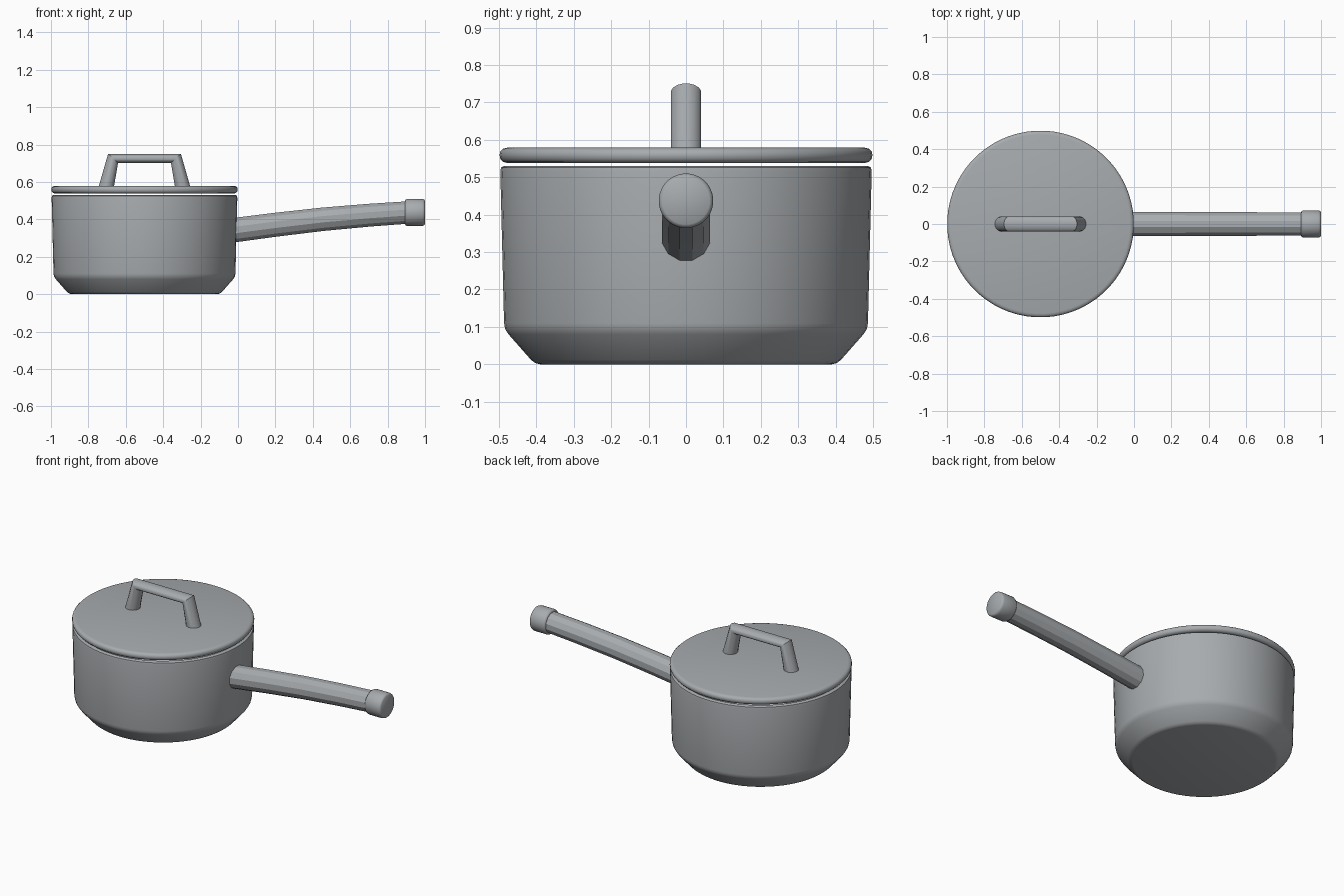
import bpy, bmesh
from math import cos, sin, pi, radians

cube = bpy.data.objects.get("Cube")
if cube:
    bpy.data.objects.remove(cube, do_unlink=True)

# One steel grey for everything
steel = bpy.data.materials.new("steel_grey")
steel.use_nodes = True
grey = (0.39, 0.41, 0.425, 1)
steel.diffuse_color = grey
steel.node_tree.nodes["Principled BSDF"].inputs["Base Color"].default_value = grey

POT_X = -0.5


def loft(name, rings, angle=35, closed=False):
    """Skin a list of point rings; cap the ends unless the rings form a loop."""
    bm = bmesh.new()
    loops = [[bm.verts.new(p) for p in ring] for ring in rings]
    pairs = list(zip(loops, loops[1:]))
    if closed:
        pairs.append((loops[-1], loops[0]))
    for a, b in pairs:
        n = len(a)
        for i in range(n):
            j = (i + 1) % n
            bm.faces.new((a[i], a[j], b[j], b[i]))
    if not closed:
        bm.faces.new(loops[0])
        bm.faces.new(loops[-1])
    bmesh.ops.recalc_face_normals(bm, faces=bm.faces)
    mesh = bpy.data.meshes.new(name)
    bm.to_mesh(mesh)
    bm.free()
    mesh.materials.append(steel)
    ob = bpy.data.objects.new(name, mesh)
    bpy.context.collection.objects.link(ob)
    bpy.ops.object.select_all(action="DESELECT")
    ob.select_set(True)
    bpy.context.view_layer.objects.active = ob
    bpy.ops.object.shade_smooth_by_angle(angle=radians(angle))
    return ob


def ellipse(centre, u, v, n):
    """Ring of n points spanned by the two half-axes u and v."""
    turns = [2 * pi * (i + 0.5) / n for i in range(n)]
    return [[c + a * cos(t) + b * sin(t) for c, a, b in zip(centre, u, v)] for t in turns]


def lathe(name, profile, n=64):
    return loft(name, [ellipse((POT_X, 0, z), (r, 0, 0), (0, r, 0), n) for r, z in profile])


# Pot body: chamfered base, flaring wall, rounded rim, hollow inside
lathe("pot_body", [
    (0.39, 0), (0.403, 0.003), (0.415, 0.012), (0.475, 0.08), (0.484, 0.094), (0.487, 0.11),
    (0.497, 0.515), (0.495, 0.526), (0.488, 0.53), (0.475, 0.53), (0.47, 0.523),
    (0.462, 0.115), (0.39, 0.028)])

# Lid: flat disc with a rounded edge
lathe("lid", [
    (0.478, 0.538), (0.49, 0.541), (0.497, 0.549), (0.499, 0.559),
    (0.497, 0.569), (0.49, 0.576), (0.478, 0.579)])

# Lid handle: tapered legs mitred into a flattened bar
half = [((0.205, 0.57), (0.042, 0)), ((0.168, 0.726), (0.027, 0.025))]
stations = [(-x, z, -dx, dz) for (x, z), (dx, dz) in half]
stations += [(x, z, dx, dz) for (x, z), (dx, dz) in reversed(half)]
# Outer side keeps the same sense along the whole sweep
loft("lid_handle", [
    ellipse((POT_X + x, 0, z), (dx, 0, dz), (0, 0.041, 0), 16)
    for x, z, dx, dz in stations])

# Long handle: gently arched bar
path = [(-0.03, 0.341), (0.2, 0.371), (0.45, 0.400), (0.7, 0.422), (0.93, 0.438)]
loft("long_handle", [
    ellipse((x, 0, z), (0, 0.067 - 0.003 * x, 0), (-0.007, 0, 0.067 - 0.006 * x), 12)
    for x, z in path], angle=25)

# End cap of the long handle
cap = [(0.893, 0.062), (0.896, 0.069), (0.905, 0.073), (0.985, 0.073), (0.995, 0.07), (1.0, 0.063)]
loft("handle_cap", [ellipse((x, 0, 0.437), (0, r, 0), (0, 0, r), 32) for x, r in cap], angle=50)
